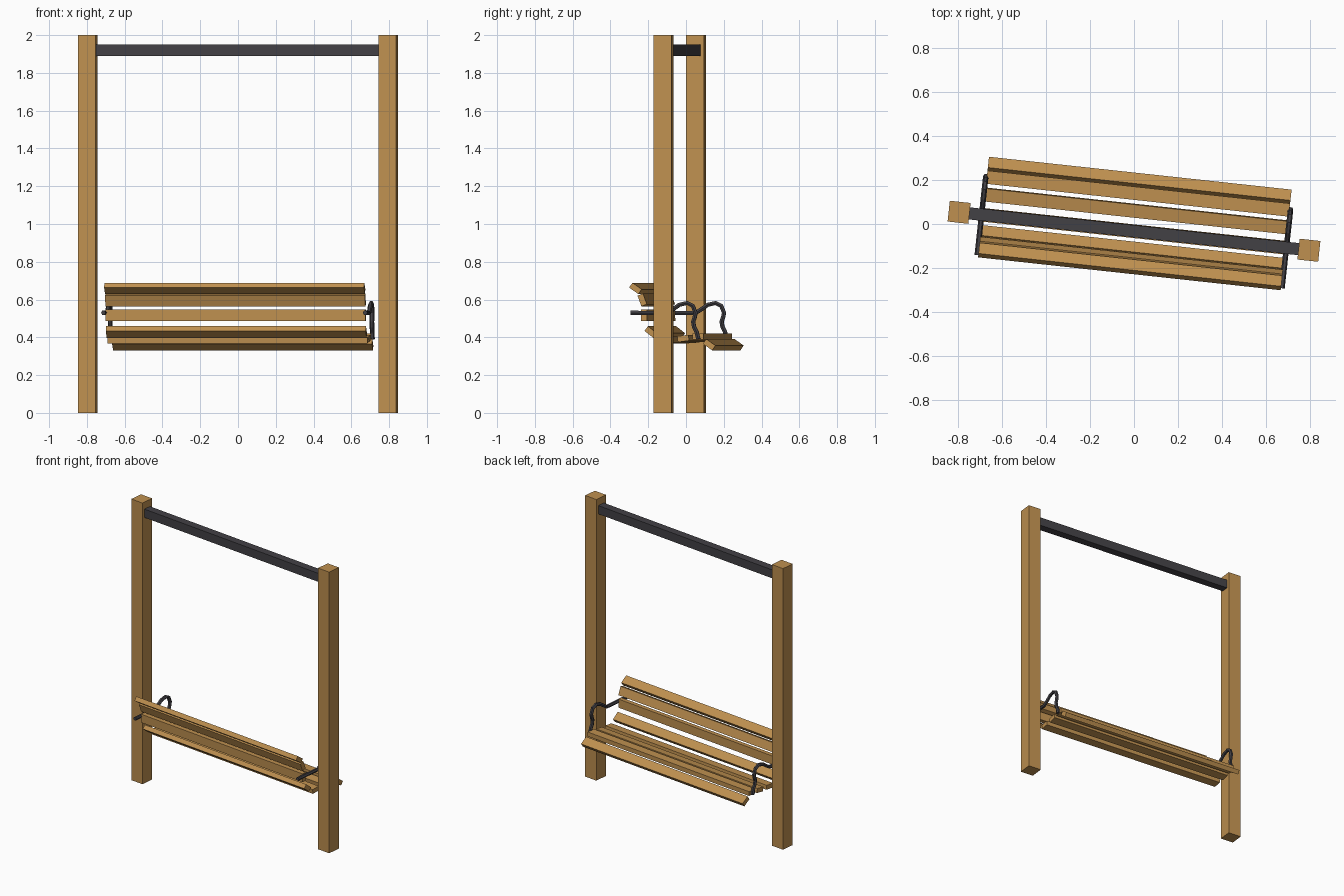
import bpy
from math import radians
from mathutils import Matrix

if "Cube" in bpy.data.objects:
    bpy.data.objects.remove(bpy.data.objects["Cube"])

# The whole swing stands slightly turned about z
BASE = Matrix.Translation((0, -0.033, 0)) @ Matrix.Rotation(radians(-6.2), 4, 'Z')


def material(name, color):
    m = bpy.data.materials.new(name)
    m.diffuse_color = (*color, 1)
    m.use_nodes = True
    m.node_tree.nodes["Principled BSDF"].inputs["Base Color"].default_value = m.diffuse_color
    return m


WOOD = material("wood", (0.52, 0.28, 0.08))
METAL = material("dark_metal", (0.055, 0.052, 0.06))


def box(name, loc, size, mat, tilt=0):
    bpy.ops.mesh.primitive_cube_add(size=1)
    o = bpy.context.object
    o.name = name
    o.data.transform(Matrix.Diagonal((*size, 1)))
    o.matrix_world = BASE @ Matrix.Translation(loc) @ Matrix.Rotation(radians(tilt), 4, 'X')
    o.data.materials.append(mat)
    return o


def rod(name, points, radius, mat):
    cu = bpy.data.curves.new(name, 'CURVE')
    cu.dimensions = '3D'
    cu.bevel_depth = radius
    cu.bevel_resolution = 1
    cu.use_fill_caps = True
    sp = cu.splines.new('POLY')
    sp.points.add(len(points) - 1)
    for p, co in zip(sp.points, points):
        p.co = (*co, 1)
    sp.use_smooth = False
    cu.materials.append(mat)
    o = bpy.data.objects.new(name, cu)
    bpy.context.collection.objects.link(o)
    o.matrix_world = BASE
    bpy.ops.object.select_all(action='DESELECT')
    o.select_set(True)
    bpy.context.view_layer.objects.active = o
    bpy.ops.object.convert(target='MESH')


# Slats: depth, height, tilt (from rolled back top to seat front)
slats = {
    "back_slat_top": (-0.161, 0.659, -35),
    "back_slat_upper": (-0.125, 0.598, -70),
    "back_slat_middle": (-0.115, 0.517, -89),
    "back_slat_lower": (-0.080, 0.428, -38),
    "seat_slat_rear": (0.000, 0.386, 4),
    "seat_slat_middle": (0.093, 0.394, 8),
    "seat_slat_fore": (0.172, 0.404, 0),
    "seat_slat_front": (0.232, 0.361, -35),
}
for name, (v, z, tilt) in slats.items():
    box(name, (0, v, z), (1.384, 0.06, 0.031), WOOD, tilt)

# Curved armrest side profile
arm = [(-0.185, 0.53), (0.01, 0.53), (0.042, 0.55), (0.073, 0.572), (0.115, 0.582),
       (0.145, 0.567), (0.16, 0.53), (0.155, 0.505), (0.147, 0.483), (0.152, 0.455),
       (0.165, 0.43), (0.175, 0.39)]

# Posts and armrests on both sides
for side, s in (("left", -1), ("right", 1)):
    box(side + "_post", (s * 0.8, 0, 1), (0.095, 0.095, 2), WOOD)
    rod(side + "_armrest", [(s * 0.697, v, z) for v, z in arm], 0.0125, METAL)

# Top crossbeam
box("top_beam", (0, 0, 1.92), (1.51, 0.055, 0.06), METAL)
